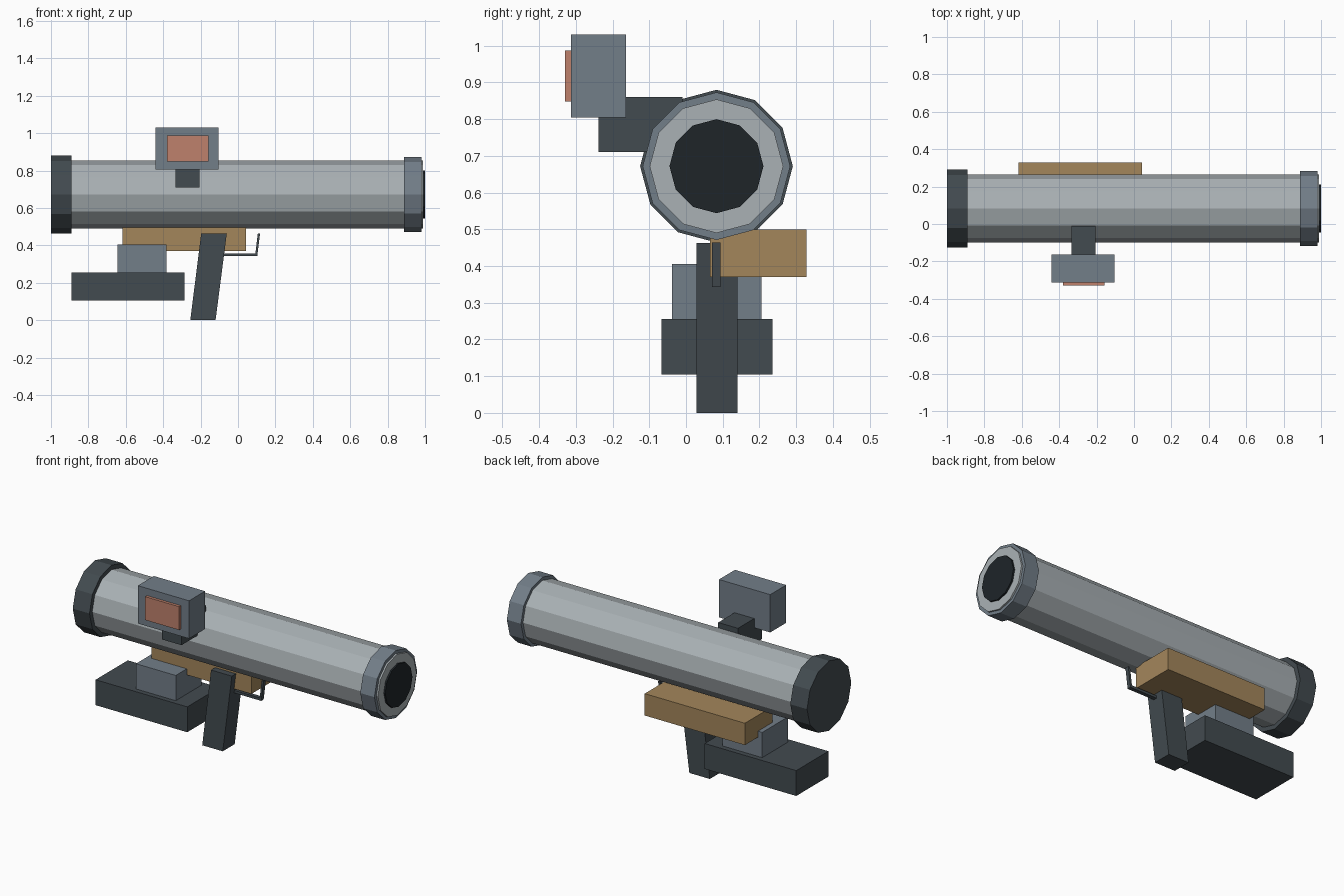
import bpy, bmesh, math
from mathutils import Vector

if "Cube" in bpy.data.objects:
    bpy.data.objects.remove(bpy.data.objects["Cube"])


def material(name, rgb):
    m = bpy.data.materials.new(name)
    m.diffuse_color = (*rgb, 1)
    m.use_nodes = True
    m.node_tree.nodes["Principled BSDF"].inputs["Base Color"].default_value = m.diffuse_color
    return m


DARK = material("dark", (0.055, 0.07, 0.08))
MID = material("mid_grey", (0.17, 0.21, 0.25))
LIGHT = material("light_grey", (0.40, 0.44, 0.46))
BLACK = material("black", (0.013, 0.018, 0.022))
TAN = material("tan", (0.37, 0.24, 0.105))
SALMON = material("salmon", (0.52, 0.22, 0.15))

AXIS_Y, AXIS_Z, SIDES = 0.083, 0.672, 12


def finish(name, bm, mat):
    bmesh.ops.recalc_face_normals(bm, faces=bm.faces)
    me = bpy.data.meshes.new(name)
    bm.to_mesh(me)
    bm.free()
    me.materials.append(mat)
    ob = bpy.data.objects.new(name, me)
    bpy.context.collection.objects.link(ob)
    return ob


def extrude(name, pts, direction, mat):
    """Closed outline swept straight along a direction."""
    bm = bmesh.new()
    face = bm.faces.new([bm.verts.new(p) for p in pts])
    res = bmesh.ops.extrude_face_region(bm, geom=[face])
    verts = [v for v in res["geom"] if isinstance(v, bmesh.types.BMVert)]
    bmesh.ops.translate(bm, verts=verts, vec=Vector(direction))
    # keep the starting cap so the solid is closed
    if face not in bm.faces[:]:
        bmesh.ops.holes_fill(bm, edges=bm.edges)
    return finish(name, bm, mat)


def barrel(name, x0, x1, r, mat):
    """Twelve-sided cylinder on the tube axis."""
    a = [2 * math.pi * i / SIDES for i in range(SIDES)]
    pts = [(x0, AXIS_Y + r * math.cos(t), AXIS_Z + r * math.sin(t)) for t in a]
    return extrude(name, pts, (x1 - x0, 0, 0), mat)


def side_profile(name, xz, y0, y1, mat):
    return extrude(name, [(x, y0, z) for x, z in xz], (0, y1 - y0, 0), mat)


def box(name, x, y, z, mat):
    xz = [(x[0], z[0]), (x[1], z[0]), (x[1], z[1]), (x[0], z[1])]
    return side_profile(name, xz, y[0], y[1], mat)


# Tube with end rings and bore
barrel("tube", -0.96, 0.99, 0.182, LIGHT)
barrel("rear_cap", -1.0, -0.89, 0.208, DARK)
barrel("muzzle_ring", 0.887, 0.98, 0.201, MID)
barrel("bore", 0.95, 1.0, 0.128, BLACK)

# Sight on its side bracket
box("sight_bracket", (-0.335, -0.205), (-0.238, -0.01), (0.71, 0.86), DARK)
box("sight_body", (-0.44, -0.103), (-0.313, -0.163), (0.805, 1.03), MID)
box("sight_lens", (-0.38, -0.157), (-0.33, -0.308), (0.848, 0.987), SALMON)

# Side rest and shoulder support
box("side_rest", (-0.617, 0.042), (0.066, 0.328), (0.37, 0.50), TAN)
box("shoulder_block", (-0.645, -0.383), (-0.038, 0.205), (0.25, 0.406), MID)
box("shoulder_pad", (-0.89, -0.287), (-0.067, 0.235), (0.105, 0.256), DARK)

# Slanted grip and trigger guard
side_profile("grip", [(-0.255, 0), (-0.12, 0), (-0.06, 0.463), (-0.197, 0.463)],
             0.028, 0.14, DARK)
side_profile("trigger_guard",
             [(-0.09, 0.343), (0.103, 0.343), (0.118, 0.464), (0.106, 0.464),
              (0.093, 0.358), (-0.09, 0.358)], 0.071, 0.094, DARK)
